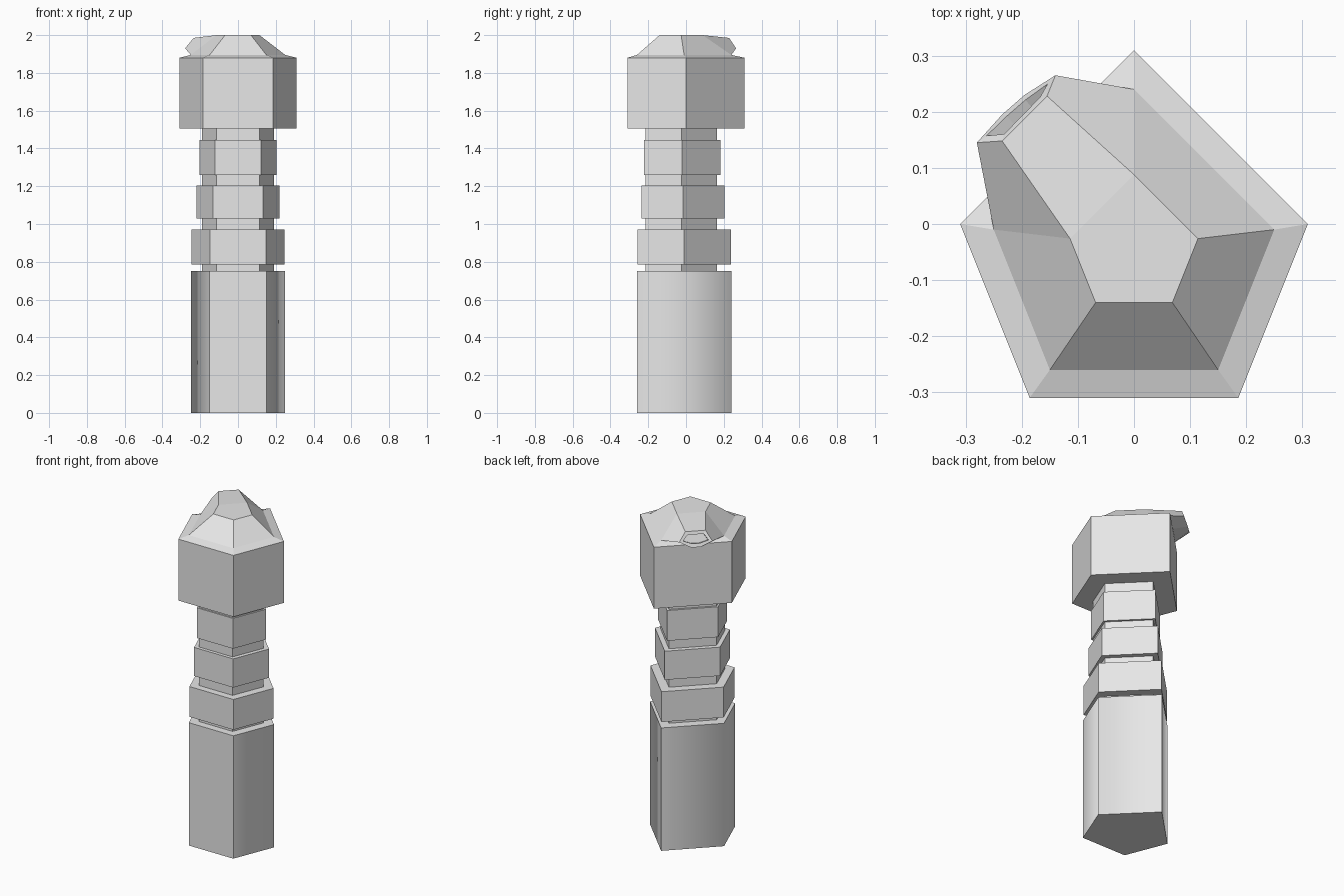
import bpy
import bmesh

cube = bpy.data.objects.get("Cube")
if cube:
    bpy.data.objects.remove(cube, do_unlink=True)

stone = bpy.data.materials.new("grey_stone")
stone.use_nodes = True
stone.diffuse_color = (0.8, 0.8, 0.8, 1)
stone.node_tree.nodes["Principled BSDF"].inputs["Base Color"].default_value = (0.8, 0.8, 0.8, 1)


def pentagon(r, cy, z):
    """House-shaped cross-section: flat front, point at the back."""
    outline = [(0, 1), (-1, 0), (-0.6, -1), (0.6, -1), (1, 0)]
    return [(x * r, cy + y * r, z) for x, y in outline]


def finish(name, bm):
    bmesh.ops.recalc_face_normals(bm, faces=bm.faces)
    mesh = bpy.data.meshes.new(name)
    bm.to_mesh(mesh)
    bm.free()
    mesh.materials.append(stone)
    obj = bpy.data.objects.new(name, mesh)
    bpy.context.collection.objects.link(obj)
    return obj


def bridge(bm, a, b):
    n = len(a)
    for i in range(n):
        bm.faces.new((a[i], a[(i + 1) % n], b[(i + 1) % n], b[i]))


def loft(name, sections, side_smooth=False):
    bm = bmesh.new()
    rings = [[bm.verts.new(p) for p in pentagon(*s)] for s in sections]
    for a, b in zip(rings, rings[1:]):
        bridge(bm, a, b)
    bm.faces.new(rings[0])
    bm.faces.new(rings[-1])
    if side_smooth:
        # only the two side corners blend; every other edge stays crisp
        for f in bm.faces:
            f.smooth = True
        for e in bm.edges:
            p, q = (v.co for v in e.verts)
            upright = abs(p.z - q.z) > 0.01
            e.smooth = upright and abs(p.x) > 0.2
    return finish(name, bm)


# Shaft and its neck
loft("shaft", [(0.25, -0.01, 0), (0.25, -0.01, 0.75)], side_smooth=True)
loft("neck", [(0.19, -0.025, 0.74), (0.19, -0.025, 1.52)])

# Collars around the neck
for name, r, cy, low, high in [
    ("lower_collar", 0.247, -0.01, 0.785, 0.97),
    ("middle_collar", 0.22, -0.015, 1.03, 1.205),
    ("upper_collar", 0.203, -0.02, 1.26, 1.445),
]:
    loft(name, [(r, cy, low), (r, cy, high)])

# Head with a ledge and tapered cap
loft("head", [(0.31, 0, 1.505), (0.31, 0, 1.88),
              (0.25, -0.01, 1.895), (0.114, -0.026, 2.0)])

# Spout leaning out over one back side of the head
bm = bmesh.new()
root = [(0, 0.24, 1.895), (0, 0.088, 2.0), (-0.114, -0.026, 2.0),
        (-0.25, -0.01, 1.895), (-0.15, 0.09, 1.88), (-0.1, 0.14, 1.88)]
tip = [(-0.14, 0.265, 1.93), (-0.155, 0.228, 1.985), (-0.235, 0.148, 1.985),
       (-0.28, 0.145, 1.93), (-0.235, 0.195, 1.9), (-0.195, 0.23, 1.9)]
root_ring = [bm.verts.new(p) for p in root]
tip_ring = [bm.verts.new(p) for p in tip]
bridge(bm, root_ring, tip_ring)
bm.faces.new(root_ring)
mouth = bm.faces.new(tip_ring)
bmesh.ops.recalc_face_normals(bm, faces=bm.faces)
# Recessed mouth of the spout
bmesh.ops.inset_individual(bm, faces=[mouth], thickness=0.022)
inward = mouth.normal.copy() * -0.03
hole = bmesh.ops.extrude_discrete_faces(bm, faces=[mouth])["faces"][0]
bmesh.ops.translate(bm, verts=hole.verts, vec=inward)
finish("spout", bm)
